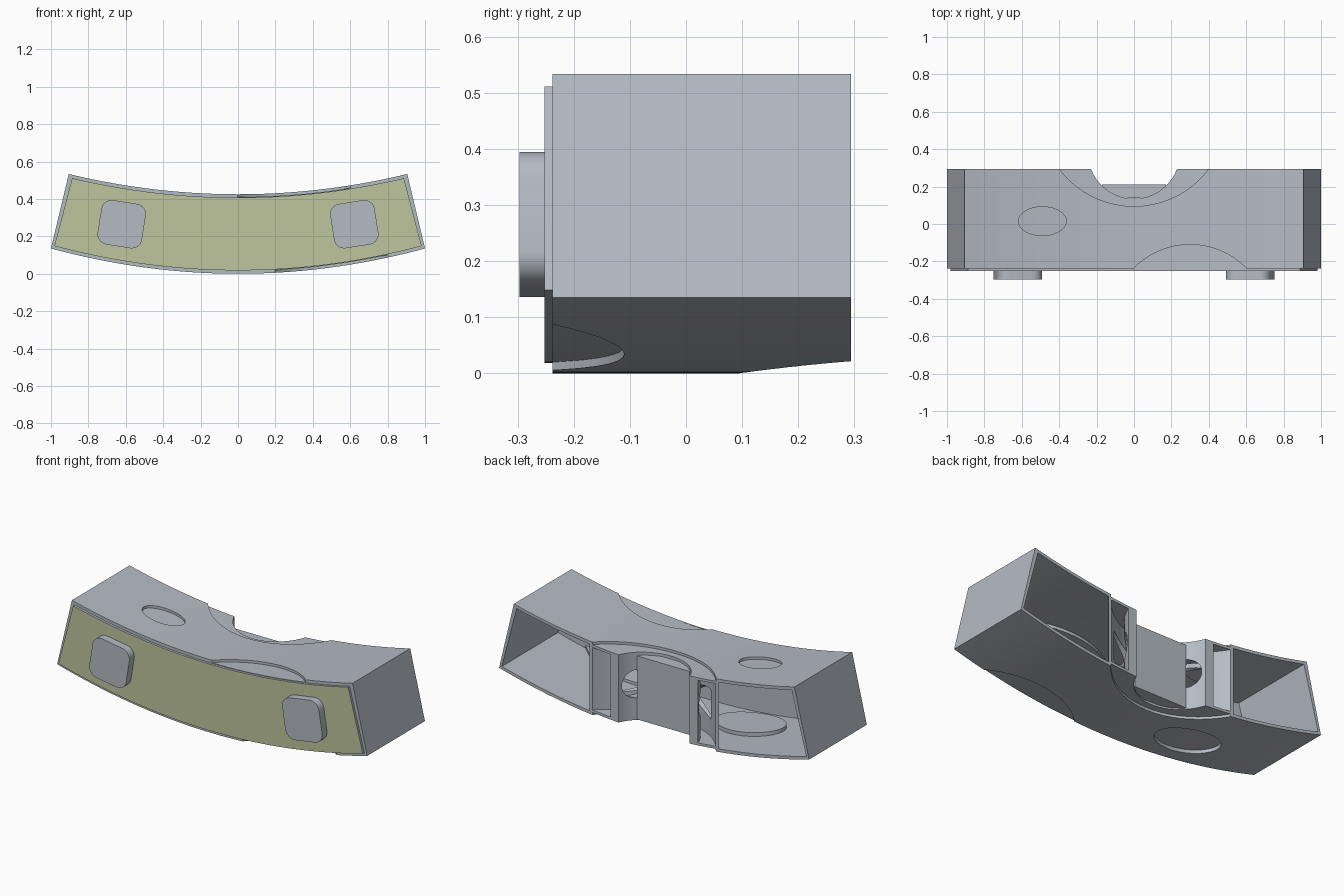
import bpy, bmesh, math
from mathutils import Matrix, Vector

if "Cube" in bpy.data.objects:
    bpy.data.objects.remove(bpy.data.objects["Cube"])

def material(name, rgb):
    m = bpy.data.materials.new(name)
    m.diffuse_color = (*rgb, 1)
    m.use_nodes = True
    m.node_tree.nodes["Principled BSDF"].inputs["Base Color"].default_value = m.diffuse_color
    return m

GREY = material("blue grey", (0.46, 0.50, 0.55))
GREEN = material("pale olive", (0.52, 0.56, 0.34))
Y0, Y1 = -0.238, 0.294          # body depth

def low(x): return 0.135 * x * x
def high(x): return 0.425 + 0.132 * x * x

def prism(name, pts, y0, y1):
    """Extrude an x/z outline along y."""
    bm = bmesh.new()
    face = bm.faces.new([bm.verts.new((x, y0, z)) for x, z in pts])
    ext = bmesh.ops.extrude_face_region(bm, geom=[face])
    bmesh.ops.translate(bm, vec=(0, y1 - y0, 0),
                        verts=[v for v in ext["geom"] if isinstance(v, bmesh.types.BMVert)])
    bmesh.ops.recalc_face_normals(bm, faces=bm.faces)
    me = bpy.data.meshes.new(name)
    bm.to_mesh(me)
    bm.free()
    me.materials.append(GREY)
    ob = bpy.data.objects.new(name, me)
    bpy.context.collection.objects.link(ob)
    return ob

def span(w, n=40):
    return [-w + 2 * w * i / n for i in range(n + 1)]

def arc_block(name, inset, y0, y1):
    """Curved bar outline, shrunk evenly by inset."""
    pts = [(x, low(x) + inset) for x in span(1 - inset)]
    pts += [(x, high(x) - inset) for x in reversed(span(0.905 - inset))]
    return prism(name, pts, y0, y1)

def disc(cx, cy, rx, ry, n=64):
    """Upright elliptical cylinder taller than the body."""
    ob = prism("disc", [(rx * math.cos(2 * math.pi * i / n), ry * math.sin(2 * math.pi * i / n))
                        for i in range(n)], -1, 1)
    ob.data.transform(Matrix.Translation((cx, cy, 0)) @ Matrix.Rotation(math.pi / 2, 4, 'X'))
    return ob

def boolean(a, b, op):
    mod = a.modifiers.new("cut", 'BOOLEAN')
    mod.operation, mod.object, mod.solver = op, b, 'EXACT'
    bpy.context.view_layer.update()
    dg = bpy.context.evaluated_depsgraph_get()
    me = bpy.data.meshes.new_from_object(a.evaluated_get(dg))
    a.modifiers.clear()
    a.data = me
    bpy.data.objects.remove(b)
    return a

def skin(shape, top, depth):
    """Part of an upright disc lying within depth of the top or bottom surface."""
    if top:
        pts = [(x, high(x) - depth) for x in span(1)] + [(1, 0.8), (-1, 0.8)]
    else:
        pts = [(x, low(x) + depth) for x in span(1)] + [(1, -0.3), (-1, -0.3)]
    return boolean(prism("skin", pts, -1.2, 1.3), disc(*shape), 'INTERSECT')

# shallow pockets: disc shape, on top?, depth
HUB = (0, 0.595, 0.5, 0.5)
POCKETS = [((-0.49, 0.015, 0.128, 0.077), True, 0.015),
           ((-0.39, -0.04, 0.20, 0.12), False, 0.02),
           ((0.3, -0.53, 0.42, 0.42), True, 0.0145),
           ((0.5, -0.53, 0.42, 0.42), False, 0.0145),
           (HUB, True, 0.015), (HUB, False, 0.015)]

# inner cavity, open at the back, leaving material round the pockets and the hub
cavity = arc_block("cavity", 0.018, Y0 + 0.015, 0.5)
for (cx, cy, rx, ry), top, depth in POCKETS[:4]:
    boolean(cavity, skin((cx, cy, rx + 0.012, ry + 0.012), top, depth + 0.02), 'DIFFERENCE')
boolean(cavity, disc(0, 0.595, 0.515, 0.515), 'DIFFERENCE')

# hollow curved body
body = arc_block("curved_body", 0, Y0, Y1)
boolean(body, cavity, 'DIFFERENCE')
for p in POCKETS:
    boolean(body, skin(*p), 'DIFFERENCE')

# crescent slot between the hub wall and the inner collar
slot = arc_block("slot", 0.03, 0, 0.5)
boolean(slot, disc(0, 0.595, 0.499, 0.499), 'INTERSECT')
boolean(slot, disc(0, 0.38, 0.295, 0.295), 'DIFFERENCE')
boolean(body, slot, 'DIFFERENCE')

# round socket at the back and cross hole through the collar
boolean(body, disc(0, 0.38, 0.245, 0.245), 'DIFFERENCE')
axle = prism("axle", [(0.085 * math.cos(math.tau * i / 32), 0.085 * math.sin(math.tau * i / 32))
                      for i in range(32)], -0.3, 0.3)
axle.data.transform(Matrix.Translation((0, 0.19, 0.23)) @ Matrix.Rotation(math.pi / 2, 4, 'Z'))
boolean(body, axle, 'DIFFERENCE')

# flat plate inside the socket
prism("socket_plate", [(-0.17, 0.025), (0.17, 0.025), (0.17, 0.395), (-0.17, 0.395)], 0.14, 0.21)

# front panel with coloured face
panel = arc_block("front_panel", 0.018, -0.252, Y0 + 0.006)
panel.data.materials.append(GREEN)
for f in panel.data.polygons:
    f.material_index = 1 if f.normal.y < -0.9 else 0

# rounded square buttons
def button(name, side):
    h, r, pts = 0.12, 0.055, []
    for k in range(4):
        a0 = k * math.pi / 2
        c = Vector((h - r, h - r))
        c.rotate(Matrix.Rotation(a0, 2))
        for i in range(9):
            a = a0 + i * math.pi / 16
            pts.append((c.x + r * math.cos(a), c.y + r * math.sin(a)))
    ob = prism(name, pts, -0.297, -0.245)
    ob.data.transform(Matrix.Translation((side * 0.622, 0, 0.265))
                      @ Matrix.Rotation(-side * math.radians(9), 4, 'Y'))

button("left_button", -1)
button("right_button", 1)

# smooth curved walls, crisp edges
for ob in bpy.context.collection.objects:
    ob.select_set(True)
    bpy.context.view_layer.objects.active = ob
bpy.ops.object.shade_smooth_by_angle(angle=math.radians(25))
